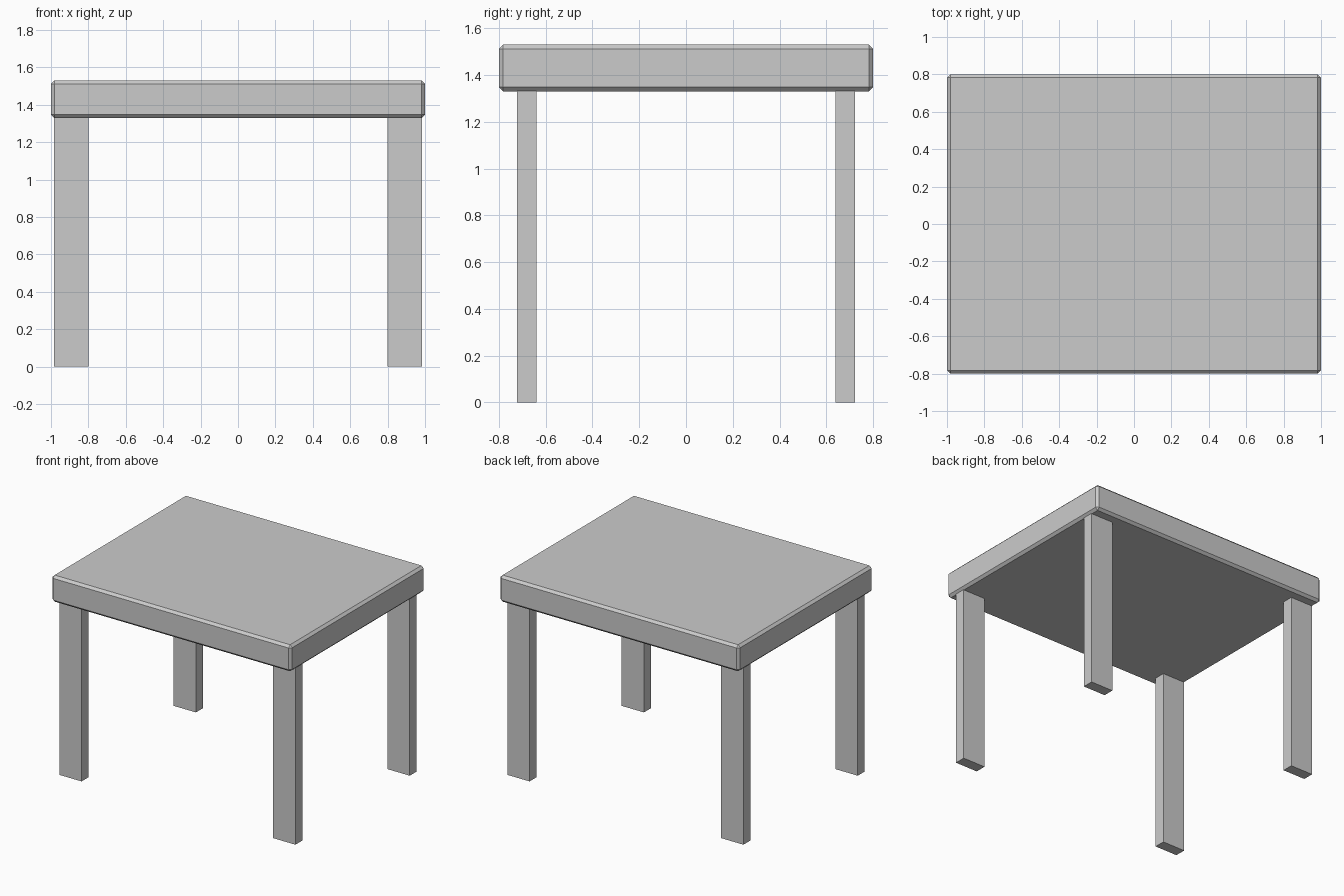
import bpy

if "Cube" in bpy.data.objects:
    bpy.data.objects.remove(bpy.data.objects["Cube"])


def box(name, lo, hi, bevel=0.0):
    """Axis-aligned box between two corners, with an optional flat chamfer."""
    centre = [(a + b) / 2 for a, b in zip(lo, hi)]
    bpy.ops.mesh.primitive_cube_add(size=1, location=centre)
    obj = bpy.context.object
    obj.name = name
    obj.scale = [b - a for a, b in zip(lo, hi)]
    bpy.ops.object.transform_apply(location=False, rotation=False, scale=True)
    if bevel:
        mod = obj.modifiers.new("chamfer", 'BEVEL')
        mod.width = bevel
        mod.segments = 1
    return obj


# Thick chamfered table top
box("table_top", (-1, -0.8, 1.33), (1, 0.8, 1.53), bevel=0.018)

# Four flat plank legs, sunk slightly into the top
for side, sx in (("left", -1), ("right", 1)):
    for end, sy in (("front", -1), ("back", 1)):
        x, y = sx * 0.892, sy * 0.681
        box(f"{end}_{side}_leg",
            (x - 0.0925, y - 0.041, 0), (x + 0.0925, y + 0.041, 1.35))
